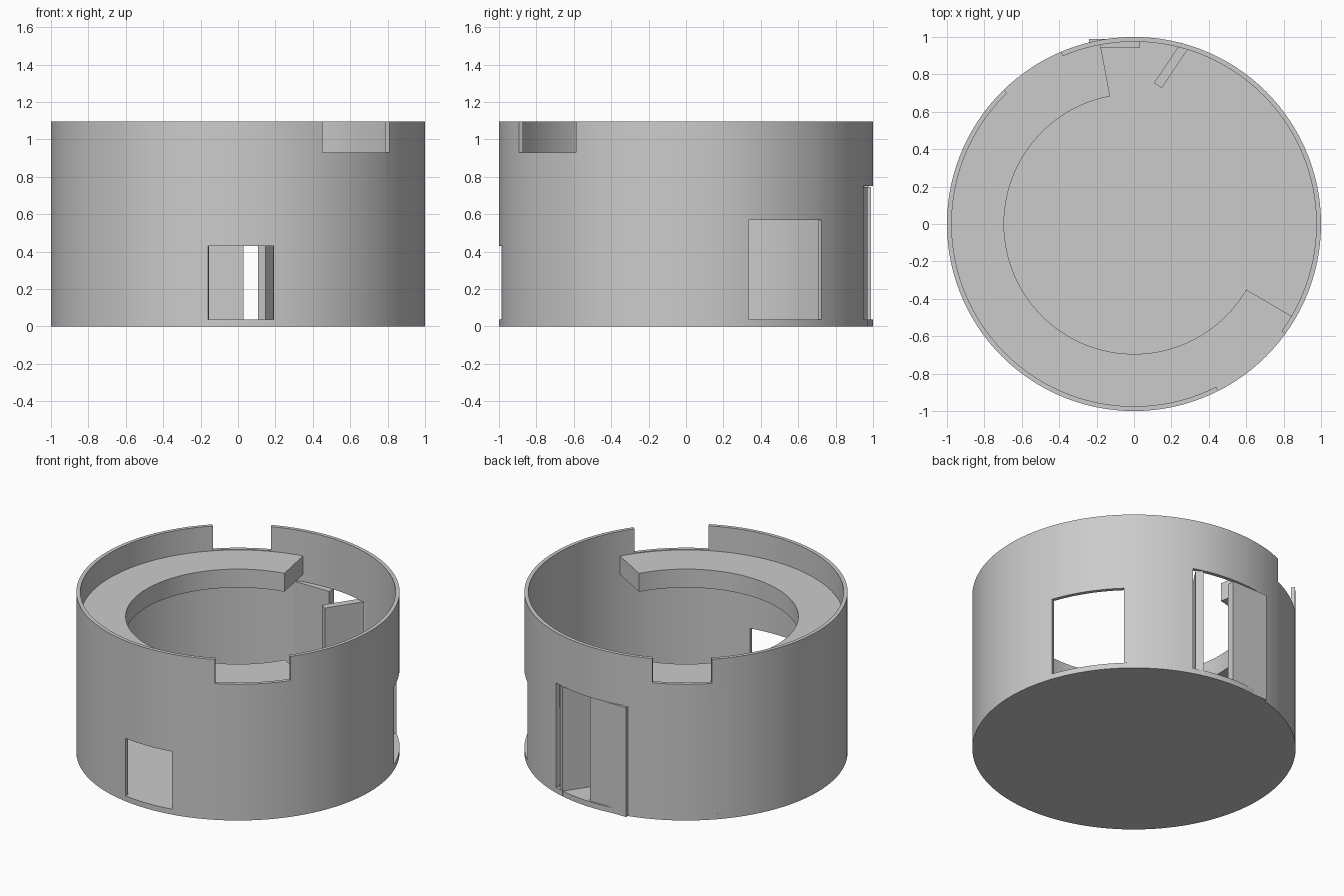
import bpy, bmesh
from math import cos, sin, radians

if "Cube" in bpy.data.objects:
    bpy.data.objects.remove(bpy.data.objects["Cube"])

R_OUT, R_IN, FLOOR, TOP = 1.0, 0.975, 0.037, 1.095


def finish(name, bm, smooth=True):
    bmesh.ops.recalc_face_normals(bm, faces=bm.faces[:])
    mesh = bpy.data.meshes.new(name)
    bm.to_mesh(mesh)
    bm.free()
    ob = bpy.data.objects.new(name, mesh)
    bpy.context.collection.objects.link(ob)
    if smooth:
        bpy.ops.object.select_all(action='DESELECT')
        ob.select_set(True)
        bpy.context.view_layer.objects.active = ob
        bpy.ops.object.shade_smooth_by_angle(angle=radians(30))
    return ob


def box(name, center, size, turn=0):
    bpy.ops.mesh.primitive_cube_add(size=1, location=center, rotation=(0, 0, radians(turn)))
    ob = bpy.context.object
    ob.name = name
    ob.scale = size
    return ob


# Round floor slab
bm = bmesh.new()
bmesh.ops.create_cone(bm, cap_ends=True, segments=120, radius1=R_OUT, radius2=R_OUT, depth=FLOOR)
bmesh.ops.translate(bm, verts=bm.verts, vec=(0, 0, FLOOR / 2))
finish("floor", bm)

# Round wall: cells of angle by height, left out at each opening (start, end, bottom, top)
openings = [
    (260.8, 281, FLOOR, 0.43),     # front window
    (19.6, 46.4, FLOOR, 0.57),     # side window
    (71.5, 102.5, FLOOR, 0.75),    # doorway
    (296.8, 324, 0.93, TOP),       # front right notch
    (113, 134.2, 0.93, TOP),       # back left notch
]
breaks = sorted(b for o in openings for b in o[:2])
angles = sorted(breaks + [a for a in range(0, 360, 3) if min(abs(a - b) for b in breaks) > 0.9])
heights = sorted({h for o in openings for h in o[2:]})
bm = bmesh.new()
grid = [[bm.verts.new((R_OUT * cos(radians(a)), R_OUT * sin(radians(a)), h)) for h in heights] for a in angles]
n = len(angles)
for i in range(n):
    mid_a = (angles[i] + (angles[i + 1] if i + 1 < n else 360)) / 2
    for j in range(len(heights) - 1):
        mid_h = (heights[j] + heights[j + 1]) / 2
        if not any(a < mid_a < b and lo < mid_h < hi for a, b, lo, hi in openings):
            k = (i + 1) % n
            bm.faces.new((grid[i][j], grid[k][j], grid[k][j + 1], grid[i][j + 1]))
# Thickness: inner copy plus rims along the open edges
outer = bm.faces[:]
rims = [e for e in bm.edges if len(e.link_faces) == 1]
inner = {v: bm.verts.new((v.co.x * R_IN, v.co.y * R_IN, v.co.z)) for v in bm.verts[:] if v.link_faces}
for f in outer:
    bm.faces.new([inner[v] for v in reversed(f.verts)])
for e in rims:
    a, b = e.verts
    bm.faces.new((a, b, inner[b], inner[a]))
bmesh.ops.delete(bm, geom=[v for v in bm.verts if not v.link_faces], context='VERTS')
finish("wall", bm)

# Walkway ledge: a rectangular section swept round part of the inside
bm = bmesh.new()
steps, start, end = 78, 100.6, 329.7
section = [(0.695, 0.80), (0.98, 0.80), (0.98, 0.926), (0.695, 0.926)]
rings = []
for i in range(steps + 1):
    t = radians(start + (end - start) * i / steps)
    rings.append([bm.verts.new((r * cos(t), r * sin(t), z)) for r, z in section])
for p, q in zip(rings, rings[1:]):
    for j in range(4):
        k = (j + 1) % 4
        bm.faces.new((p[j], p[k], q[k], q[j]))
bm.faces.new(rings[0])
bm.faces.new(rings[-1])
finish("walkway_ledge", bm)

# Double door: one leaf shut, one swung inward
box("door_closed", (-0.105, 0.965, 0.373), (0.27, 0.05, 0.746))
box("door_open", (0.20, 0.848, 0.373), (0.26, 0.05, 0.746), turn=56)
